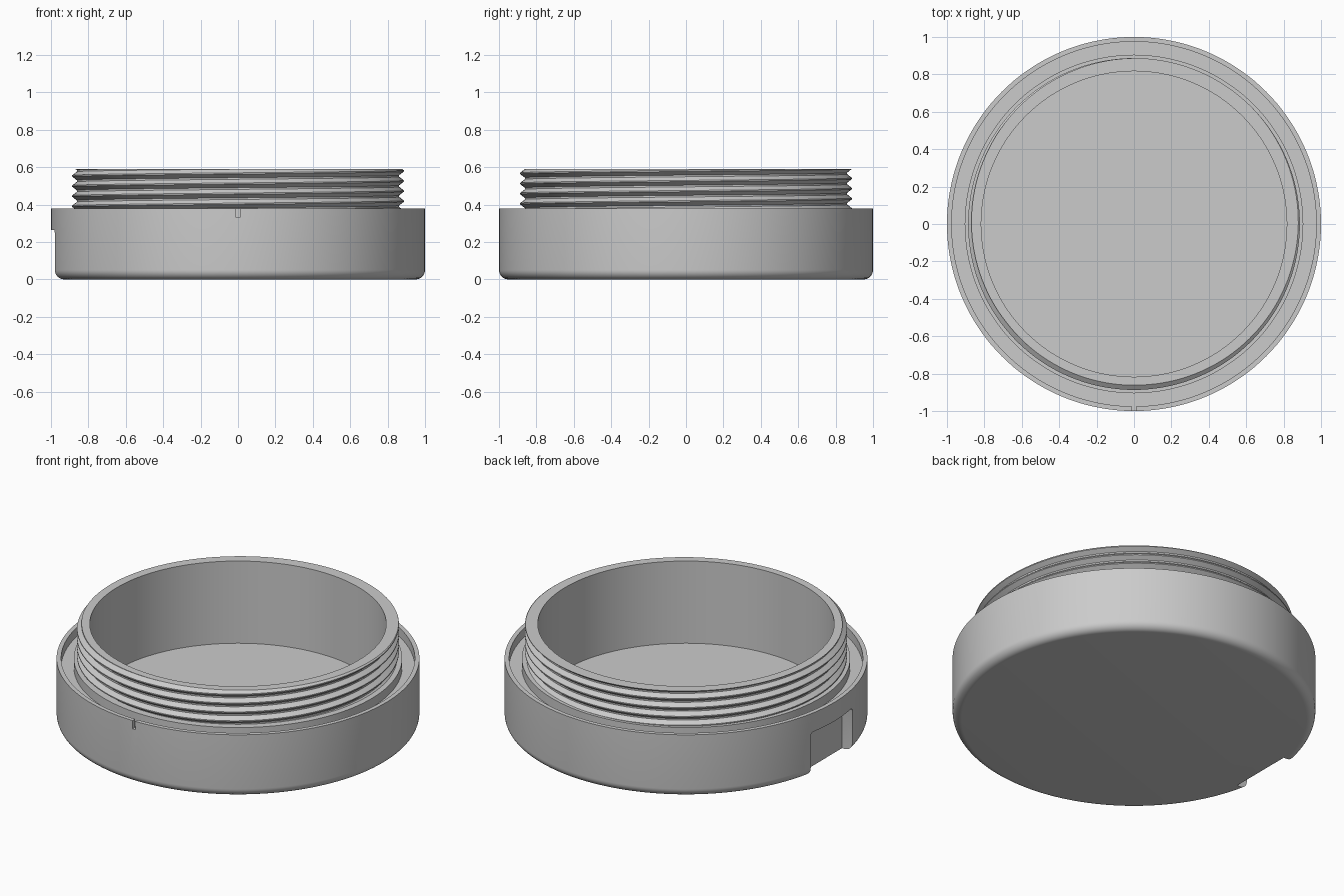
import bpy, bmesh, math

old = bpy.data.objects.get("Cube")
if old:
    bpy.data.objects.remove(old, do_unlink=True)

SEGMENTS = 144
HEIGHT, SHOULDER = 0.59, 0.38
ROOT, CREST, PITCH = 0.86, 0.887, 0.054

grey = bpy.data.materials.new("plain grey")
grey.use_nodes = True
grey.diffuse_color = (0.6, 0.6, 0.6, 1)
grey.node_tree.nodes["Principled BSDF"].inputs["Base Color"].default_value = (0.6, 0.6, 0.6, 1)


def finish(name, bm):
    mesh = bpy.data.meshes.new(name)
    bm.to_mesh(mesh)
    bm.free()
    mesh.materials.append(grey)
    obj = bpy.data.objects.new(name, mesh)
    bpy.context.collection.objects.link(obj)
    return obj


def activate(obj):
    bpy.ops.object.select_all(action="DESELECT")
    obj.select_set(True)
    bpy.context.view_layer.objects.active = obj


def smooth(obj):
    activate(obj)
    bpy.ops.object.shade_smooth_by_angle(angle=math.radians(30))


def ring_surface(name, rows, point):
    """Wrap a grid round the z axis; point(row, angle) gives (radius, z)."""
    bm = bmesh.new()
    grid = []
    for row in rows:
        ring = []
        for i in range(SEGMENTS):
            a = math.tau * i / SEGMENTS
            r, z = point(row, a)
            ring.append(bm.verts.new((r * math.cos(a), r * math.sin(a), z)))
        grid.append(ring)
    for low, high in zip(grid, grid[1:]):
        for i in range(SEGMENTS):
            j = (i + 1) % SEGMENTS
            bm.faces.new((low[i], low[j], high[j], high[i]))
    return bm, grid


def box(name, x, y, z, bevel=0.0):
    bm = bmesh.new()
    bmesh.ops.create_cube(bm, size=1)
    for v in bm.verts:
        for axis, (lo, hi) in enumerate((x, y, z)):
            v.co[axis] = lo if v.co[axis] < 0 else hi
    if bevel:
        edges = [e for e in bm.edges
                 if abs(e.verts[0].co.x - e.verts[1].co.x) > 0.01
                 and e.verts[0].co.z > 0]
        bmesh.ops.bevel(bm, geom=edges, offset=bevel, segments=4, affect="EDGES", profile=0.5)
    obj = finish(name, bm)
    obj.hide_render = True
    return obj


# Cup: rounded base, outer rim, gutter, shoulder, neck and hollow
FILLET = 0.05
profile = []
for k in range(9):
    t = math.pi / 2 * k / 8
    profile.append((1 - FILLET + FILLET * math.sin(t), FILLET - FILLET * math.cos(t)))
profile += [(1, SHOULDER), (0.975, SHOULDER), (0.975, 0.325), (0.905, 0.325),
            (0.905, SHOULDER), (ROOT, SHOULDER), (ROOT, HEIGHT), (0.817, HEIGHT), (0.817, 0.09)]
bm, grid = ring_surface("cup", profile, lambda row, a: row)
bm.faces.new(list(reversed(grid[0])))
bm.faces.new(grid[-1])
bmesh.ops.recalc_face_normals(bm, faces=bm.faces)
cup = finish("cup", bm)

# Side recess and small alignment slot cut into the outer wall
cutters = [box("side_recess_cutter", (-1.1, -0.91), (-0.2, 0.2), (-0.1, 0.265), 0.02),
           box("front_slot_cutter", (-0.01, 0.01), (-1.1, -0.95), (0.33, 0.45))]
for cutter in cutters:
    activate(cup)
    mod = cup.modifiers.new("cut", "BOOLEAN")
    mod.operation = "DIFFERENCE"
    mod.solver = "EXACT"
    mod.object = cutter
    bpy.ops.object.modifier_apply(modifier=mod.name)
    bpy.data.objects.remove(cutter, do_unlink=True)
smooth(cup)

# Screw thread: helical ridge wound up the neck, trimmed at both ends
FIRST_CREST = 0.58 - 5 * PITCH
STEPS = (-0.42, -0.06, 0.06, 0.42)


def thread_radius(z, a):
    d = (z - FIRST_CREST) / PITCH - a / math.tau
    d = abs(d - round(d))
    t = min(max((0.42 - d) / 0.36, 0), 1)
    return ROOT + 0.002 + (CREST - ROOT - 0.002) * t


def thread_point(row, a):
    if row == "cap":
        return ROOT, HEIGHT
    z = FIRST_CREST + PITCH * (row + a / math.tau)
    z = min(max(z, SHOULDER), HEIGHT)
    return thread_radius(z, a), z


# The seam joins each turn to the one above it, so the last column steps up a turn
def wound_thread():
    bm = bmesh.new()
    rows = [turn + s for turn in range(-1, 7) for s in STEPS] + ["cap"]
    columns = []
    for i in range(SEGMENTS + 1):
        a = math.tau * i / SEGMENTS
        column = []
        for row in rows:
            r, z = thread_point(row, a)
            column.append(bm.verts.new((r * math.cos(a), r * math.sin(a), z)))
        columns.append(column)
    for left, right in zip(columns, columns[1:]):
        for k in range(len(rows) - 1):
            bm.faces.new((left[k], right[k], right[k + 1], left[k + 1]))
    bmesh.ops.remove_doubles(bm, verts=bm.verts, dist=0.00005)
    bmesh.ops.dissolve_degenerate(bm, edges=bm.edges, dist=0.00005)
    return finish("screw_thread", bm)


smooth(wound_thread())
